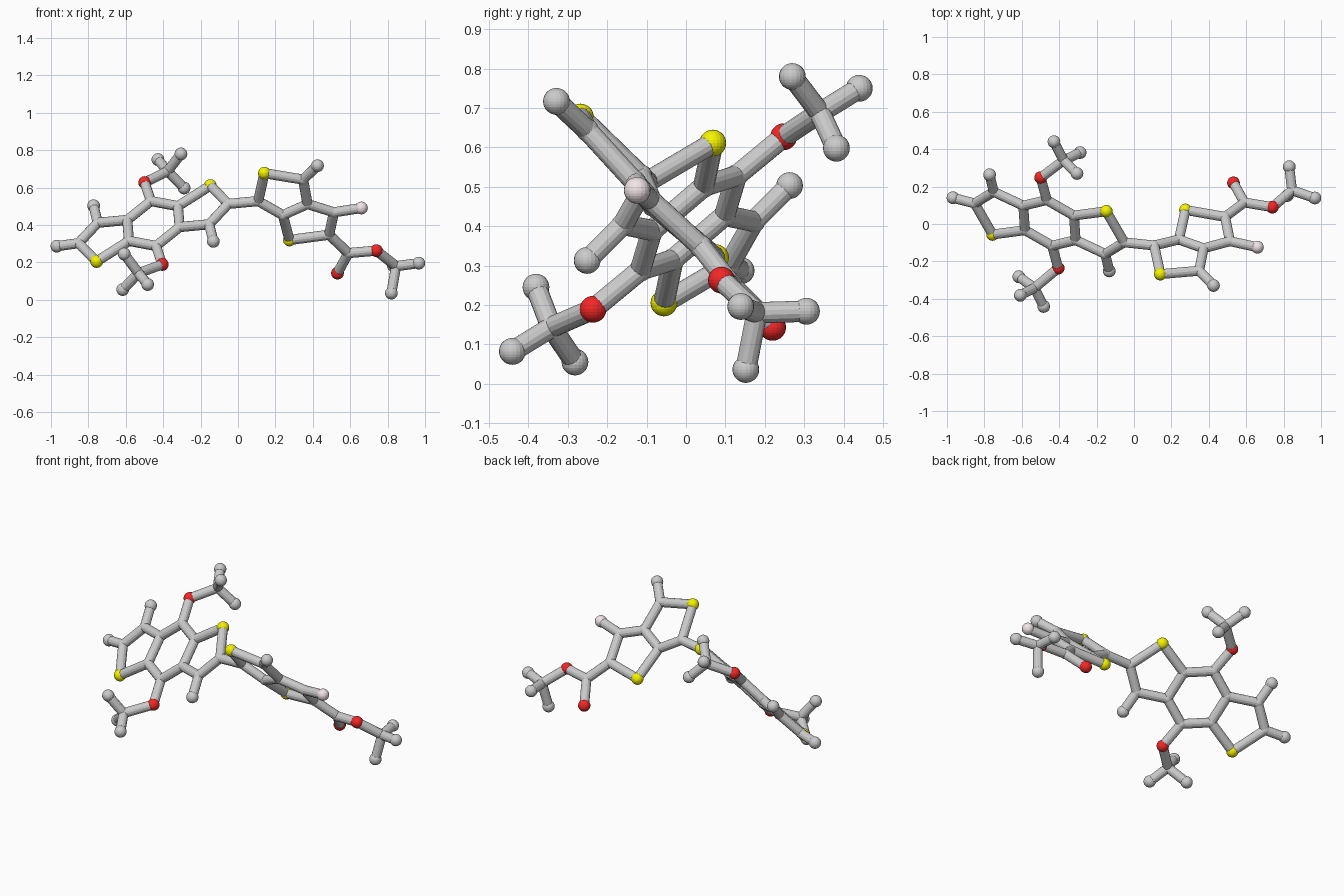
import bpy, bmesh
from mathutils import Vector, Matrix

if "Cube" in bpy.data.objects:
    bpy.data.objects.remove(bpy.data.objects["Cube"])

BALL_R, JOINT_R, ROD_R = 0.034, 0.029, 0.027

# Left fused three-ring unit: one half, the other follows by point inversion
CENTRE = Vector((-0.452, 0.006, 0.408))
half = {
    "S1": (-.756, -.056, .205), "C2": (-.852, .110, .303),
    "C3": (-.750, .172, .412), "C4": (-.592, .098, .427),
    "C5": (-.583, -.033, .315), "C6": (-.466, .128, .528),
    "H3": (-.772, .263, .503), "O1": (-.499, .248, .627),
}
atoms = {}
for name, p in half.items():
    atoms[name] = Vector(p)
    atoms[name + "b"] = 2 * CENTRE - Vector(p)

# Single atoms: left end, two side methyl groups, right two-ring unit, ester tail
for name, p in {
    "H2": (-.968, .140, .287),
    "C7": (-.376, .340, .688), "H71": (-.305, .270, .780),
    "H72": (-.428, .440, .750), "H73": (-.288, .382, .598),
    "C8": (-.532, -.342, .143), "H81": (-.483, -.441, .082),
    "H82": (-.616, -.282, .055), "H83": (-.608, -.381, .245),
    "C9": (.108, -.115, .528), "S3": (.141, -.268, .677),
    "C10": (.348, -.250, .643), "H10": (.425, -.329, .717),
    "C11": (.372, -.130, .512), "C12": (.240, -.083, .453),
    "S4": (.275, .075, .320), "C13": (.513, -.092, .468),
    "F1": (.660, -.124, .491), "C14": (.487, .038, .348),
    "C15": (.590, .115, .250), "O2": (.532, .220, .143),
    "O3": (.740, .090, .263), "C16": (.845, .180, .180),
    "H161": (.967, .139, .196), "H162": (.820, .152, .036),
    "H163": (.830, .306, .184),
}.items():
    atoms[name] = Vector(p)

# Bonds of the half unit, repeated on the inverted half
bonds = []
for pair in "S1-C2 C2-C3 C3-C4 C4-C5 C5-S1 C4-C6 C3-H3 C6-O1".split():
    a, b = pair.split("-")
    bonds += [(a, b), (a + "b", b + "b")]
bonds += [tuple(p.split("-")) for p in (
    "C6-C5b C6b-C5 C2-H2 O1-C7 C7-H71 C7-H72 C7-H73 O1b-C8 C8-H81 C8-H82 C8-H83 "
    "C2b-C9 C9-S3 S3-C10 C10-H10 C10-C11 C11-C12 C12-C9 C12-S4 S4-C14 C14-C13 "
    "C13-C11 C13-F1 C14-C15 C15-O2 C15-O3 O3-C16 C16-H161 C16-H162 C16-H163").split()]


def finish(bm, name, colour=None):
    mesh = bpy.data.meshes.new(name)
    bm.to_mesh(mesh)
    bm.free()
    obj = bpy.data.objects.new(name, mesh)
    bpy.context.collection.objects.link(obj)
    if colour:
        mat = bpy.data.materials.new(name + "_colour")
        mat.diffuse_color = (*colour, 1)
        mat.use_nodes = True
        mat.node_tree.nodes["Principled BSDF"].inputs["Base Color"].default_value = mat.diffuse_color
        mesh.materials.append(mat)


def balls(letter, name, radius, colour=None):
    bm = bmesh.new()
    for key, p in atoms.items():
        if key[0] == letter:
            bmesh.ops.create_uvsphere(bm, u_segments=20, v_segments=14, radius=radius,
                                      matrix=Matrix.Translation(p))
    finish(bm, name, colour)


# Balls, grouped by kind
balls("C", "carbon_joints", JOINT_R)
balls("H", "end_balls", BALL_R)
balls("S", "sulfur_balls", BALL_R, (0.9, 0.9, 0.0))
balls("O", "oxygen_balls", BALL_R, (0.9, 0.02, 0.02))
balls("F", "fluorine_ball", BALL_R, (0.9, 0.78, 0.8))

# Rods between the balls
bm = bmesh.new()
for a, b in bonds:
    p, q = atoms[a], atoms[b]
    turn = (q - p).to_track_quat('Z', 'Y').to_matrix().to_4x4()
    bmesh.ops.create_cone(bm, cap_ends=True, segments=14, radius1=ROD_R, radius2=ROD_R,
                          depth=(q - p).length,
                          matrix=Matrix.Translation((p + q) / 2) @ turn)
finish(bm, "bond_rods")
